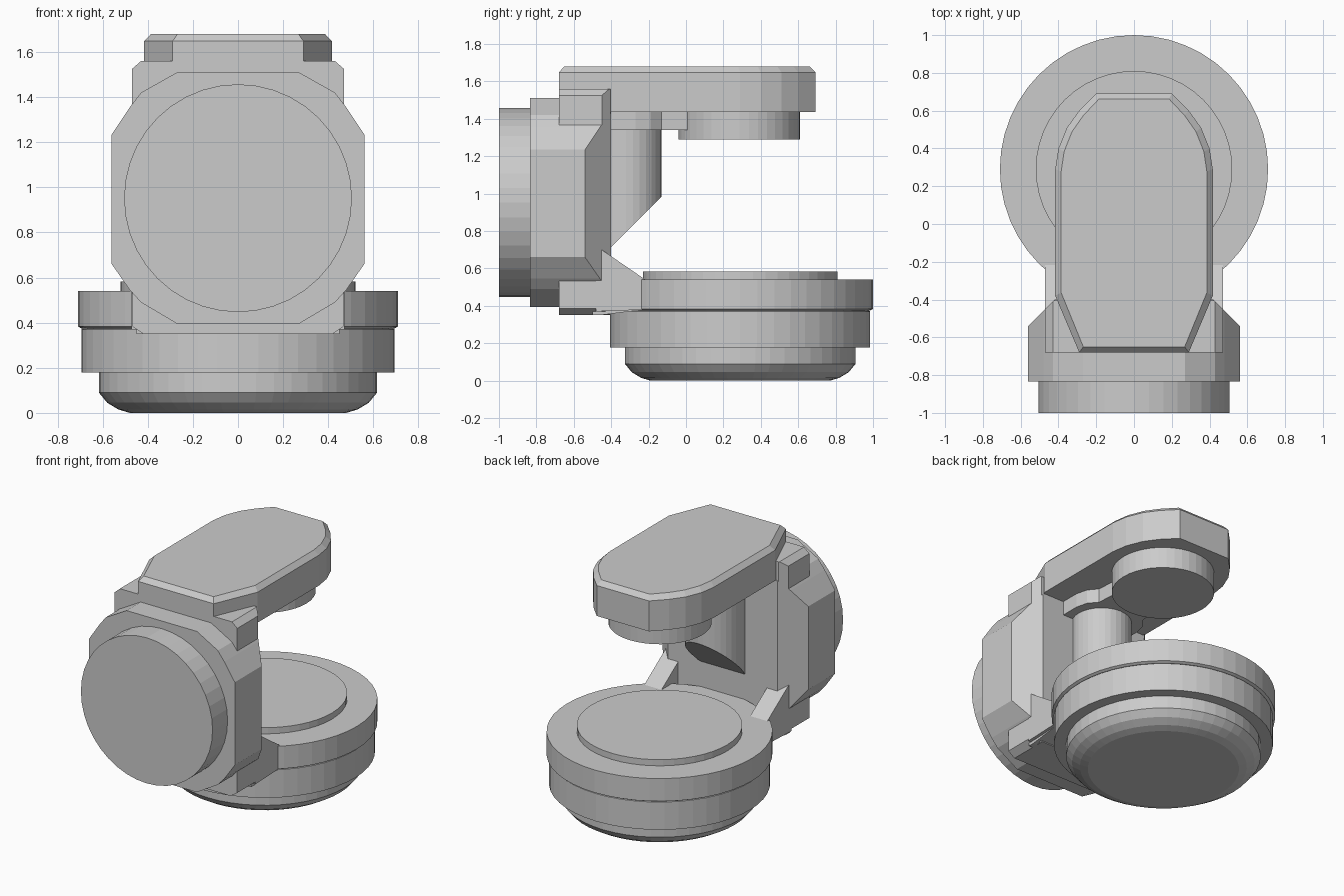
import bpy, bmesh
from math import cos, sin, tau

if "Cube" in bpy.data.objects:
    bpy.data.objects.remove(bpy.data.objects["Cube"])


def loft(name, rings, cuts=()):
    """Skin equal-length rings of points, cap both ends, then trim with (point, normal) planes."""
    bm = bmesh.new()
    loops = [[bm.verts.new(p) for p in ring] for ring in rings]
    for a, b in zip(loops, loops[1:]):
        for i in range(len(a)):
            j = (i + 1) % len(a)
            bm.faces.new((a[i], a[j], b[j], b[i]))
    bm.faces.new(loops[0])
    bm.faces.new(loops[-1])
    for co, no in cuts:
        res = bmesh.ops.bisect_plane(bm, geom=bm.verts[:] + bm.edges[:] + bm.faces[:],
                                     plane_co=co, plane_no=no, clear_outer=True)
        edges = [e for e in res["geom_cut"] if isinstance(e, bmesh.types.BMEdge)]
        bmesh.ops.holes_fill(bm, edges=edges)
    bmesh.ops.recalc_face_normals(bm, faces=bm.faces[:])
    mesh = bpy.data.meshes.new(name)
    bm.to_mesh(mesh)
    bm.free()
    obj = bpy.data.objects.new(name, mesh)
    bpy.context.collection.objects.link(obj)
    return obj


def turned(name, y, profile, n=48, cuts=()):
    """Upright turned part from (radius, z) pairs."""
    return loft(name, [[(r * cos(tau * i / n), y + r * sin(tau * i / n), z)
                        for i in range(n)] for r, z in profile], cuts)


def mirrored(half):
    """Complete a right-hand half outline across x = 0."""
    return half + [(-x, v) for x, v in reversed(half)]


def plate(name, half, z0, z1):
    pts = mirrored(half)
    return loft(name, [[(x, y, z) for x, y in pts] for z in (z0, z1)])


def wall(name, half, y0, y1, cuts=()):
    pts = mirrored(half)
    return loft(name, [[(x, y, z) for x, z in pts] for y in (y0, y1)], cuts)


# Round base: stepped foot, body, groove, upper ring and raised pad
CY = 0.29
turned("base_foot", CY, [(0.48, 0), (0.53, 0.015), (0.58, 0.045), (0.617, 0.09), (0.617, 0.19)])
turned("base_body", CY, [(0.695, 0.178), (0.695, 0.37), (0.68, 0.378), (0.68, 0.385)])
turned("base_ring", CY, [(0.695, 0.375), (0.71, 0.383), (0.71, 0.54)])
turned("base_pad", CY, [(0.52, 0.53), (0.52, 0.583)])

# Rear upright: frame and eight-sided housing share the same bevelled back corners
corners = [((s * 0.56, -0.54, 0), (s, 1, 0)) for s in (1, -1)]
wall("upright_frame", [(0.42, 0.35), (0.47, 0.385), (0.47, 1.525), (0.43, 1.56)],
     -0.68, -0.405, corners)
wall("upright_housing", [(0.27, 0.395), (0.43, 0.49), (0.48, 0.545), (0.56, 0.66),
                         (0.56, 1.235), (0.48, 1.355), (0.43, 1.42), (0.27, 1.51)],
     -0.835, -0.4, corners)

# Large disc on the front of the housing
N = 40
loft("front_disc", [[(0.505 * cos(tau * i / N), y, 0.952 + 0.505 * sin(tau * i / N))
                     for i in range(N)] for y in (-1.0, -0.82)])

# Bracket joining the upright to the base
floor = [(-0.5, 0.35), (-0.46, 0.35), (-0.22, 0.38), (-0.1, 0.38), (-0.1, 0.5), (-0.5, 0.5)]
loft("bracket_floor", [[(x, y, z) for y, z in floor] for x in (-0.45, 0.45)])
rib = [(-0.48, 0.37), (-0.48, 0.72), (-0.21, 0.535), (-0.21, 0.38)]
for side, s in (("right", 1), ("left", -1)):
    loft("bracket_rib_" + side, [[(s * x, y, z) for y, z in rib] for x in (0.34, 0.472)])

# Column behind the arm, cut off at a slant below
turned("column", -0.32, [(0.19, 0.4), (0.19, 1.46)], 32,
       [((0, -0.13, 0.985), (0, 1, -1))])
plate("column_collar", [(0.25, -0.45), (0.25, -0.27), (0.23, -0.19), (0.18, -0.13), (0.17, 0.01)],
      1.34, 1.46)

# Overhanging arm with a bevelled top edge
arm = mirrored([(0.29, -0.68), (0.417, -0.38), (0.417, 0.29), (0.40, 0.40),
                (0.355, 0.51), (0.29, 0.60), (0.20, 0.692)])
loft("arm", [[(x, y, z) for x, y in arm] for z in (1.437, 1.648)]
     + [[(x * 0.925, (y - 0.006) * 0.957 + 0.006, 1.68) for x, y in arm]])

# Round head under the arm
turned("arm_head", 0.285, [(0.325, 1.29), (0.325, 1.45)], 40)
